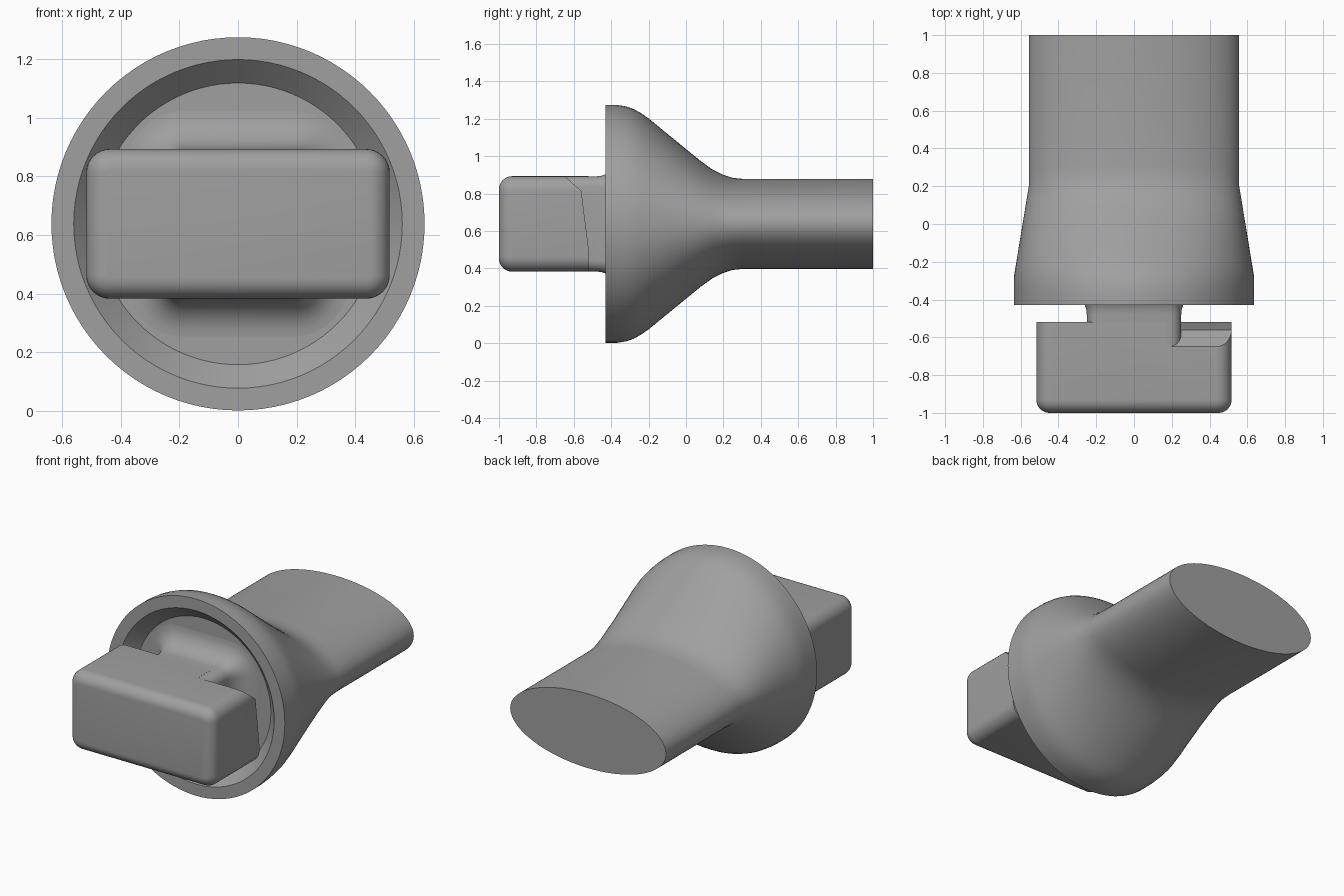
import bpy, bmesh, math

if "Cube" in bpy.data.objects:
    bpy.data.objects.remove(bpy.data.objects["Cube"])

CZ = 0.638          # height of the long axis
grey = bpy.data.materials.new("mid grey")
grey.diffuse_color = (0.35, 0.35, 0.35, 1)
grey.use_nodes = True
grey.node_tree.nodes["Principled BSDF"].inputs["Base Color"].default_value = grey.diffuse_color


def loft(name, rings):
    """Skin a list of equal rings of points and cap both ends."""
    bm = bmesh.new()
    loops = [[bm.verts.new(p) for p in ring] for ring in rings]
    n = len(loops[0])
    for a, b in zip(loops, loops[1:]):
        for i in range(n):
            j = (i + 1) % n
            bm.faces.new((a[i], a[j], b[j], b[i]))
    bm.faces.new(loops[0])
    bm.faces.new(loops[-1])
    bmesh.ops.recalc_face_normals(bm, faces=bm.faces)
    me = bpy.data.meshes.new(name)
    bm.to_mesh(me)
    bm.free()
    ob = bpy.data.objects.new(name, me)
    bpy.context.collection.objects.link(ob)
    me.materials.append(grey)
    return ob


def ellipse(y, rx, rz, n=96):
    return [(rx * math.cos(2 * math.pi * i / n), y, CZ + rz * math.sin(2 * math.pi * i / n))
            for i in range(n)]


def rounded_rect(y, hx, hz, r, steps=8):
    pts = []
    for q, (sx, sz) in enumerate(((1, 1), (-1, 1), (-1, -1), (1, -1))):
        for k in range(steps + 1):
            a = math.pi / 2 * (q + k / steps)
            pts.append((sx * (hx - r) + r * math.cos(a), y, CZ + sz * (hz - r) + r * math.sin(a)))
    return pts


def smooth(ob):
    bpy.ops.object.select_all(action='DESELECT')
    bpy.context.view_layer.objects.active = ob
    ob.select_set(True)
    bpy.ops.object.shade_smooth_by_angle(angle=math.radians(32))


# Body: shallow round recess in front, round flare blending into an oval handle
def half_width(y):
    t = min(max((y + 0.28) / 0.48, 0), 1)
    return 0.636 + (0.557 - 0.636) * t


profile = [(-0.43, 0.636), (-0.37, 0.636), (-0.32, 0.628), (-0.28, 0.614), (-0.24, 0.592),
           (-0.2, 0.564), (-0.1, 0.482), (0, 0.4), (0.08, 0.335), (0.14, 0.292),
           (0.2, 0.262), (0.25, 0.246), (0.31, 0.24), (1, 0.24)]
rings = [ellipse(-0.35, 0.48, 0.48), ellipse(-0.43, 0.56, 0.56)]
rings += [ellipse(y, half_width(y), h) for y, h in profile]
body = loft("handle_body", rings)

# Stem: rounded block with a fillet running into the recess floor
R = 0.13
rings = [rounded_rect(y, 0.25, 0.2545, 0.06) for y in (-0.8, -0.35 - R)]
for k in range(1, 9):
    a = math.pi / 2 * k / 8
    t = R * (1 - math.cos(a))
    rings.append(rounded_rect(-0.35 - R + R * math.sin(a), 0.25 + t, 0.2545 + t, 0.06 + t))
stem = loft("stem", rings)

# Key head: wide block, rounded on the front and along its corners, sharp at the back
B = 0.07
rings = []
for k in range(9):
    a = math.pi / 2 * k / 8
    t = B * (1 - math.sin(a))
    rings.append(rounded_rect(-1 + B * (1 - math.cos(a)), 0.517 - t, 0.255 - t, 0.08 - t))
rings.append(rounded_rect(-0.52, 0.517, 0.255, 0.08))
head = loft("key_head", rings)

# Locking ramps: wedge cut from the back of each wing, turned half a turn apart
ramp = [(-0.52, 0.5), (-0.56, 0.815), (-0.65, 0.894), (-0.65, 1.1), (-0.4, 1.1), (-0.4, 0.5)]
for side in (1, -1):
    cutter = loft("ramp_cutter", [[(side * x, y, CZ + side * (z - CZ)) for y, z in ramp]
                                  for x in (0.17, 0.7)])
    cutter.hide_render = True
    mod = head.modifiers.new("ramp", 'BOOLEAN')
    mod.operation = 'DIFFERENCE'
    mod.solver = 'EXACT'
    mod.object = cutter
    bpy.context.view_layer.objects.active = head
    bpy.ops.object.modifier_apply(modifier=mod.name)
    bpy.data.objects.remove(cutter)

for ob in (body, stem, head):
    smooth(ob)
